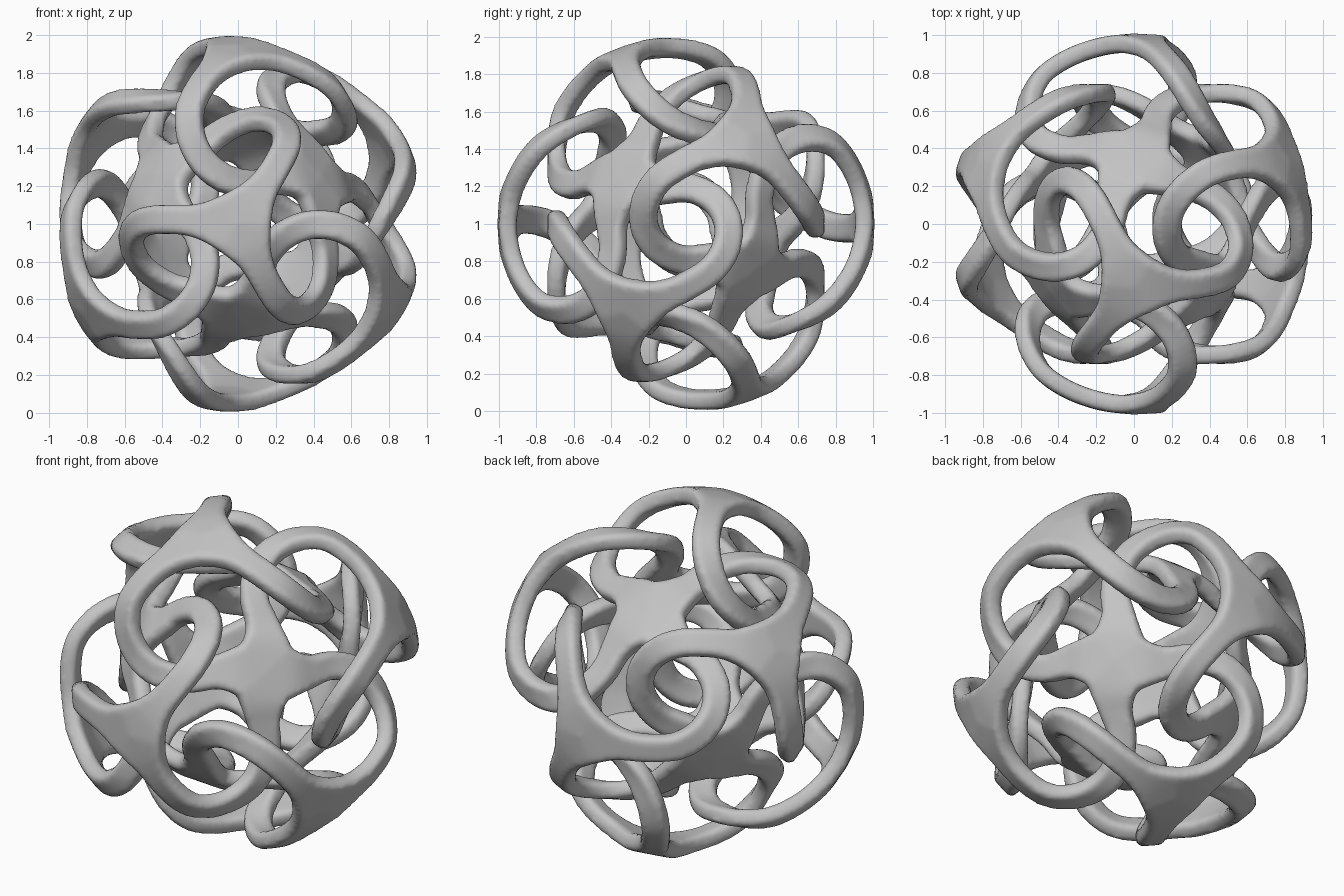
import bpy, bmesh, math
from mathutils import Vector, Matrix

cube = bpy.data.objects.get("Cube")
if cube:
    bpy.data.objects.remove(cube)

# Path of one strand around the x axis: (turn in degrees, distance from axis, height along axis)
PATH = [(0, .555, .785), (13, .435, .85), (35, .335, .883), (65, .28, .878),
        (95, .248, .825), (125, .225, .755), (155, .205, .695), (185, .19, .64),
        (215, .193, .59), (245, .222, .55), (261, .30, .505), (270, .41, .41)]
START = math.atan2(math.sqrt(2), 1)      # direction of the outer hub seen along x
STEPS = 10
HALF_WIDTH, HALF_THICK = .076, .048


def to_point(turn, radius, height):
    a = START + math.radians(turn)
    return Vector((height, radius * math.cos(a), radius * math.sin(a)))


def smooth_path(keys):
    """Catmull-Rom curve through the key points."""
    p = [to_point(*k) for k in keys]
    p = [p[0] * 2 - p[1]] + p + [p[-1] * 2 - p[-2]]
    out = []
    for a, b, c, d in zip(p, p[1:], p[2:], p[3:]):
        for i in range(STEPS):
            t = i / STEPS
            out.append(b + (c - a) * (t / 2) + (a * 2 - b * 5 + c * 4 - d) * (t * t / 2)
                       + (b * 3 - a - c * 3 + d) * (t ** 3 / 2))
    out.append(p[-2])
    return out


def half_width(s, arms, flare, reach):
    """Wedge at the hub centre, flaring down to the plain strand width."""
    wedge = .02 + 1.2 * s * math.tan(math.pi / arms)
    return min(wedge, HALF_WIDTH + flare * math.exp(-(s / reach) ** 2))


def strand_rings():
    """Rounded ribbon sections whose flat side faces away from the centre."""
    pts = smooth_path(PATH)
    dist = [0]
    for a, b in zip(pts, pts[1:]):
        dist.append(dist[-1] + (b - a).length)
    rings = []
    for i, p in enumerate(pts):
        tangent = (pts[min(i + 1, len(pts) - 1)] - pts[max(i - 1, 0)]).normalized()
        normal = (p - tangent * p.dot(tangent)).normalized()
        side = tangent.cross(normal)
        left = dist[-1] - dist[i]
        if dist[i] < left:
            w = half_width(dist[i], 3, .10, .16)      # outer hub, three arms
        else:
            w = half_width(left, 4, .11, .19)         # inner hub, four arms
        c = min(.02, w / 2)
        h = HALF_THICK
        section = [(w, h - c), (w - c, h), (c - w, h), (-w, h - c),
                   (-w, c - h), (c - w, -h), (w - c, -h), (w, c - h)]
        rings.append([p + side * u + normal * v for u, v in section])
    return rings


def cube_rotations():
    """All turns of a cube standing on one corner axis along y."""
    r2, r3, r6 = math.sqrt(2), math.sqrt(3), math.sqrt(6)
    e1, e2, e3 = (Vector((1 / r2, 1 / r3, -1 / r6)), Vector((-1 / r2, 1 / r3, -1 / r6)),
                  Vector((0, 1 / r3, 2 / r6)))
    quarter = math.pi / 2
    tilts = [Matrix.Rotation(quarter * k, 3, e1) for k in range(4)]
    tilts += [Matrix.Rotation(quarter * k, 3, e2) for k in (1, 3)]
    return [t @ Matrix.Rotation(quarter * k, 3, e3) for t in tilts for k in range(4)]


# Twenty-four identical strands linking eight outer hubs to six inner hubs
bm = bmesh.new()
rings = strand_rings()
lift = Vector((0, 0, 1))
for rot in cube_rotations():
    loops = [[bm.verts.new(rot @ v + lift) for v in ring] for ring in rings]
    for a, b in zip(loops, loops[1:]):
        for i in range(len(a)):
            j = (i + 1) % len(a)
            bm.faces.new((a[i], a[j], b[j], b[i]))
    bm.faces.new(loops[0][::-1])
    bm.faces.new(loops[-1])
bmesh.ops.recalc_face_normals(bm, faces=bm.faces)
mesh = bpy.data.meshes.new("interlaced_sphere")
bm.to_mesh(mesh)
bm.free()
obj = bpy.data.objects.new("interlaced_sphere", mesh)
bpy.context.scene.collection.objects.link(obj)

# Fuse the strands into one soft body
fuse = obj.modifiers.new("fuse", 'REMESH')
fuse.mode = 'VOXEL'
fuse.voxel_size = .018
fuse.use_smooth_shade = True
soften = obj.modifiers.new("soften", 'SMOOTH')
soften.factor = .5
soften.iterations = 4

# Plain grey finish
grey = bpy.data.materials.new("plain_grey")
grey.use_nodes = True
colour = (.55, .55, .55, 1)
grey.diffuse_color = colour
grey.node_tree.nodes["Principled BSDF"].inputs["Base Color"].default_value = colour
mesh.materials.append(grey)
for poly in mesh.polygons:
    poly.use_smooth = True
